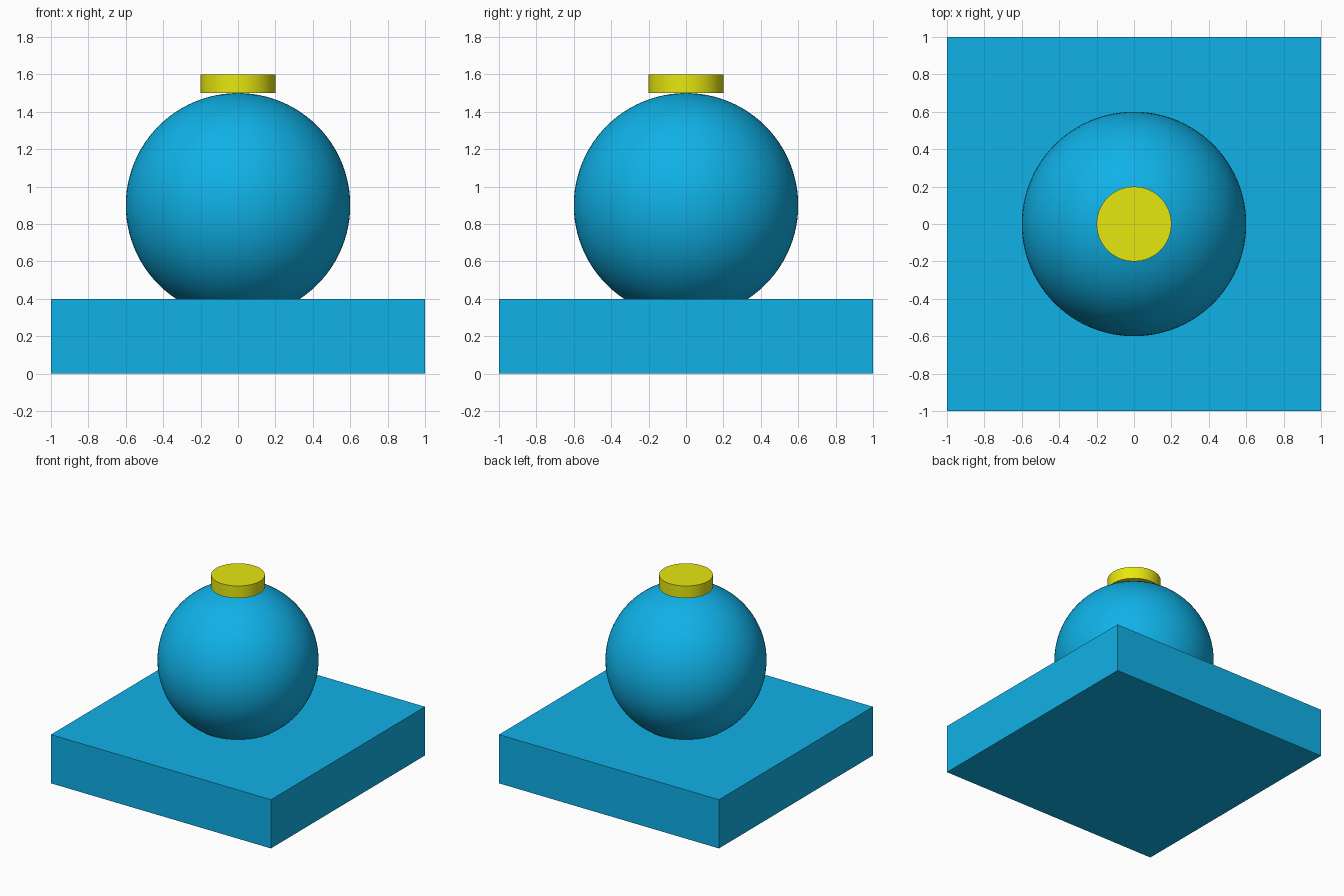
import bpy
import math

if "Cube" in bpy.data.objects:
    bpy.data.objects.remove(bpy.data.objects["Cube"])


def make_material(name, color):
    mat = bpy.data.materials.new(name)
    mat.diffuse_color = color
    mat.use_nodes = True
    mat.node_tree.nodes["Principled BSDF"].inputs["Base Color"].default_value = mat.diffuse_color
    return mat


def finish(name, mat, smooth=False):
    obj = bpy.context.object
    obj.name = name
    obj.data.materials.append(mat)
    if smooth:
        bpy.ops.object.shade_smooth_by_angle(angle=math.radians(30))
    return obj


blue = make_material("blue", (0.005, 0.44, 0.8, 1))
yellow = make_material("yellow", (0.8, 0.8, 0.005, 1))

# Square base slab
bpy.ops.mesh.primitive_cube_add(size=1, location=(0, 0, 0.2))
bpy.context.object.scale = (2, 2, 0.4)
bpy.ops.object.transform_apply(location=False, rotation=False, scale=True)
finish("base", blue)

# Ball, sunk slightly into the base
bpy.ops.mesh.primitive_uv_sphere_add(
    segments=96, ring_count=48, radius=0.6, location=(0, 0, 0.9))
finish("ball", blue, smooth=True)

# Button disc resting on top of the ball
bpy.ops.mesh.primitive_cylinder_add(
    vertices=96, radius=0.2, depth=0.1, location=(0, 0, 1.55))
finish("top_button", yellow, smooth=True)
